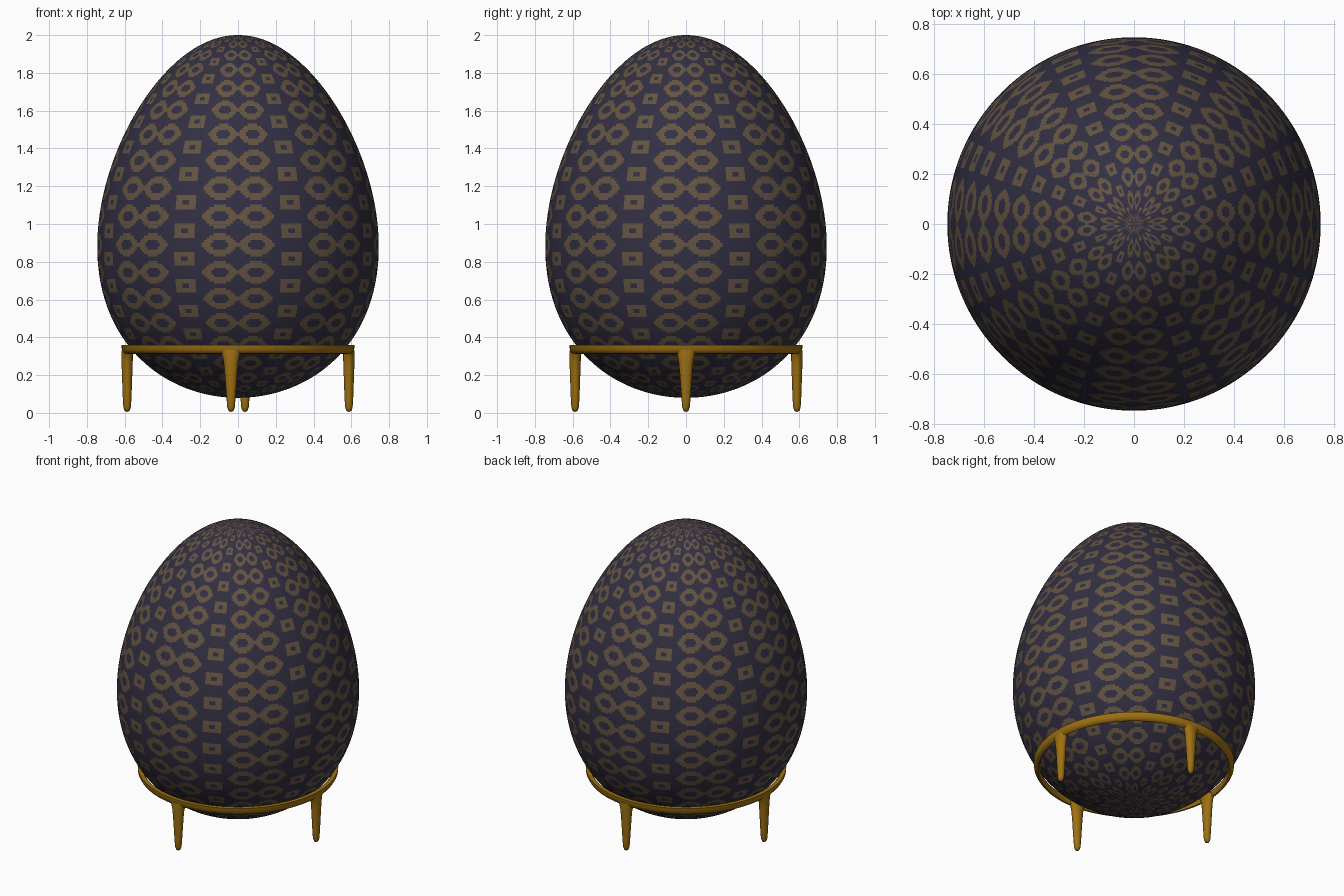
import bpy, bmesh, math

if "Cube" in bpy.data.objects:
    bpy.data.objects.remove(bpy.data.objects["Cube"])


def material(name, srgb):
    m = bpy.data.materials.new(name)
    m.diffuse_color = [((c / 255 + 0.055) / 1.055) ** 2.4 for c in srgb] + [1]
    m.use_nodes = True
    m.node_tree.nodes["Principled BSDF"].inputs["Base Color"].default_value = m.diffuse_color
    return m


NAVY = material("dark navy", (50, 47, 66))
BROWN = material("dull brown", (100, 84, 65))
GOLD = material("old gold", (158, 112, 18))


def lathe(name, rings, n, mats, closed=False, offset=(0, 0), rule=None, squash=None):
    """Skin a stack of (radius_x, radius_y, z) rings; zero radius makes a pole."""
    bm = bmesh.new()
    loops = []
    for rx, ry, z in rings:
        if rx == 0:
            loops.append([bm.verts.new((offset[0], offset[1], z))] * n)
        else:
            loops.append([bm.verts.new((offset[0] + rx * math.cos(2 * math.pi * i / n),
                                        offset[1] + ry * math.sin(2 * math.pi * i / n), z))
                          for i in range(n)])
    for j in range(len(loops) if closed else len(loops) - 1):
        a, b = loops[j], loops[(j + 1) % len(loops)]
        for i in range(n):
            k = (i + 1) % n
            vs = list(dict.fromkeys((a[i], a[k], b[k], b[i])))
            f = bm.faces.new(vs)
            f.smooth = True
            if rule:
                f.material_index = rule(i, j)
    bmesh.ops.recalc_face_normals(bm, faces=bm.faces)
    me = bpy.data.meshes.new(name)
    bm.to_mesh(me)
    bm.free()
    for m in mats:
        me.materials.append(m)
    ob = bpy.data.objects.new(name, me)
    bpy.context.collection.objects.link(ob)
    return ob


# Egg shell: ringed hexagons in pairs, small ringed blocks between them
COLS, ROWS = 360, 240


def motif(i, j):
    lon = (i + 0.5) * 360 / COLS
    lat = (j + 0.5) * 180 / ROWS - 90
    col = int((lon % 45) // 15)
    dx = abs((lon % 15) / 7.5 - 1)
    if col == 1:                                   # block, half a row higher
        dy = abs((lat % 9) / 4.5 - 1)
        return int(dx < 0.6 and dy < 0.5 and not (dx < 0.25 and dy < 0.2))
    dy = abs(((lat + 4.5) % 9) / 4.5 - 1)          # hexagon
    inside = dy < 0.78 - 0.62 * max(0, dx - 0.35) / 0.65
    hole = (dx / 0.45) ** 2 + (dy / 0.38) ** 2 < 1
    return int(inside and not hole)


shell = []
for j in range(ROWS + 1):
    t = math.pi * (j / ROWS - 0.5)
    r = 0.734 * math.cos(t) * (1 - 0.177 * math.sin(t))
    r = 0 if j in (0, ROWS) else r
    shell.append((r, r, 1.04 + 0.96 * math.sin(t)))
lathe("egg_shell", shell, COLS, [NAVY, BROWN], rule=motif)

# Stand ring
ring = [(0.617, 0.36), (0.615, 0.335), (0.603, 0.315), (0.588, 0.312),
        (0.580, 0.325), (0.582, 0.35), (0.590, 0.36)]
stand = lathe("stand_ring", [(r, r, z) for r, z in ring], 96, [GOLD], closed=True)

# Legs: flared along the ring at the top, tapering to a rounded foot
leg = [(0, 0, 0.005), (0.013, 0.013, 0.01), (0.020, 0.020, 0.03), (0.023, 0.024, 0.08),
       (0.028, 0.034, 0.22), (0.030, 0.040, 0.28), (0.030, 0.050, 0.315),
       (0.028, 0.066, 0.335), (0, 0, 0.338)]
for name, x, y in (("left_leg", -0.587, 0), ("right_leg", 0.587, 0),
                   ("front_leg", -0.037, -0.587), ("back_leg", 0.037, 0.587)):
    rings = leg if y == 0 else [(b, a, z) for a, b, z in leg]
    lathe(name, rings, 20, [GOLD], offset=(x, y))

for ob in bpy.context.collection.objects:
    ob.select_set(True)
    bpy.context.view_layer.objects.active = ob
bpy.ops.object.shade_smooth_by_angle(angle=math.radians(50))
